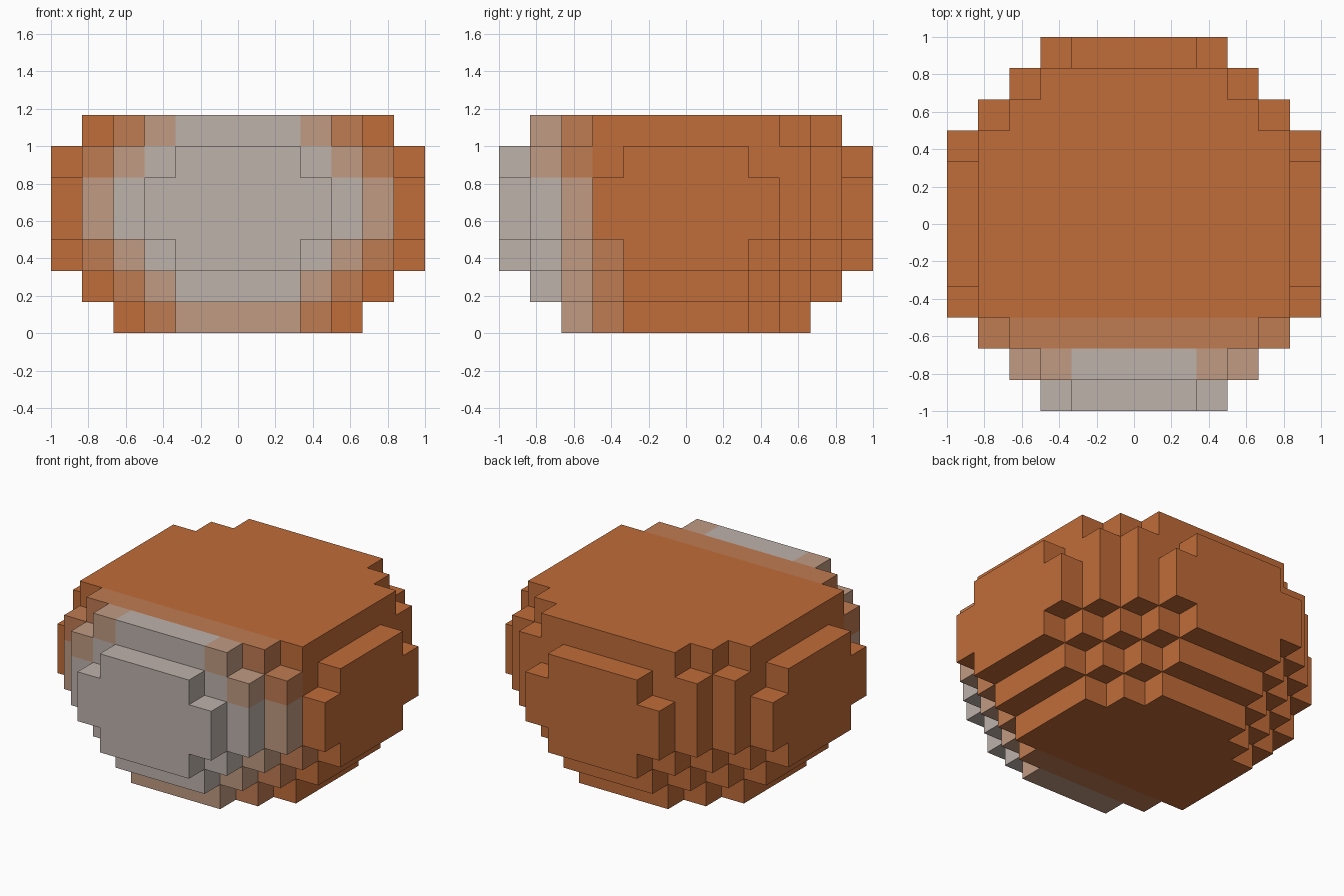
import bpy
import bmesh
import math
from mathutils import Vector

cube = bpy.data.objects.get("Cube")
if cube:
    bpy.data.objects.remove(cube, do_unlink=True)

U = 1 / 6  # edge of one block

# Half width of each block layer (bottom to top), by row distance from the centre
LAYERS = [
    [4, 4, 3, 2],
    [5, 5, 4, 3, 2],
    [6, 6, 5, 4, 3, 2],
    [6, 6, 6, 5, 4, 3],
    [6, 6, 6, 5, 4, 3],
    [6, 6, 5, 5, 4, 2],
    [5, 5, 5, 4, 3],
]

ORANGE, DULL_ORANGE, TAN, GREY = range(4)
COLOURS = [
    ("orange", (192, 108, 56)),
    ("dull_orange", (191, 123, 82)),
    ("tan", (192, 155, 130)),
    ("warm_grey", (190, 178, 171)),
]


def linear(c):
    c /= 255
    return c / 12.92 if c <= 0.04045 else ((c + 0.055) / 1.055) ** 2.4


def make_material(name, rgb):
    mat = bpy.data.materials.new(name)
    mat.use_nodes = True
    col = (*[linear(c) for c in rgb], 1.0)
    mat.diffuse_color = col
    bsdf = next(n for n in mat.node_tree.nodes if n.type == 'BSDF_PRINCIPLED')
    bsdf.inputs["Base Color"].default_value = col
    bsdf.inputs["Roughness"].default_value = 0.8
    return mat


def ring(i):
    """Distance of a block index from the centre plane: 0, 1, 2 ..."""
    return i if i >= 0 else -i - 1


def filled(x, y, z):
    if not 0 <= z < len(LAYERS):
        return False
    rows = LAYERS[z]
    return ring(y) < len(rows) and ring(x) < rows[ring(y)]


def block_colour(x, y, z):
    """Grey face patch at the front, fading back to orange."""
    if y >= 0:
        return ORANGE
    row, col = ring(y), ring(x)
    if row == 5:
        return GREY
    if row == 4:
        edge = {5: 3, 6: 2}.get(z, 9)
        return TAN if col >= edge else GREY
    if row == 3:
        return TAN if z <= 4 else DULL_ORANGE
    if row == 2 and z <= 2:
        return DULL_ORANGE
    return ORANGE


# Outer shell: one face wherever a filled block meets empty space
bm = bmesh.new()
DIRECTIONS = [Vector(d) for d in ((1, 0, 0), (-1, 0, 0), (0, 1, 0),
                                  (0, -1, 0), (0, 0, 1), (0, 0, -1))]
for z in range(len(LAYERS)):
    for y in range(-6, 6):
        for x in range(-6, 6):
            if not filled(x, y, z):
                continue
            centre = Vector((x + 0.5, y + 0.5, z + 0.5))
            for n in DIRECTIONS:
                if filled(x + int(n.x), y + int(n.y), z + int(n.z)):
                    continue
                a = Vector((n.y, n.z, n.x))
                b = n.cross(a)
                corners = [(-1, -1), (1, -1), (1, 1), (-1, 1)]
                face = bm.faces.new([
                    bm.verts.new((centre + (n + a * s + b * t) / 2) * U)
                    for s, t in corners])
                face.material_index = block_colour(x, y, z)

# Weld, then merge coplanar faces of one colour
bmesh.ops.remove_doubles(bm, verts=bm.verts[:], dist=0.001)
bmesh.ops.dissolve_limit(bm, angle_limit=math.radians(1), verts=bm.verts[:],
                         edges=bm.edges[:], delimit={'MATERIAL'})

mesh = bpy.data.meshes.new("block_body")
bm.to_mesh(mesh)
bm.free()
for name, rgb in COLOURS:
    mesh.materials.append(make_material(name, rgb))
body = bpy.data.objects.new("block_body", mesh)
bpy.context.collection.objects.link(body)
